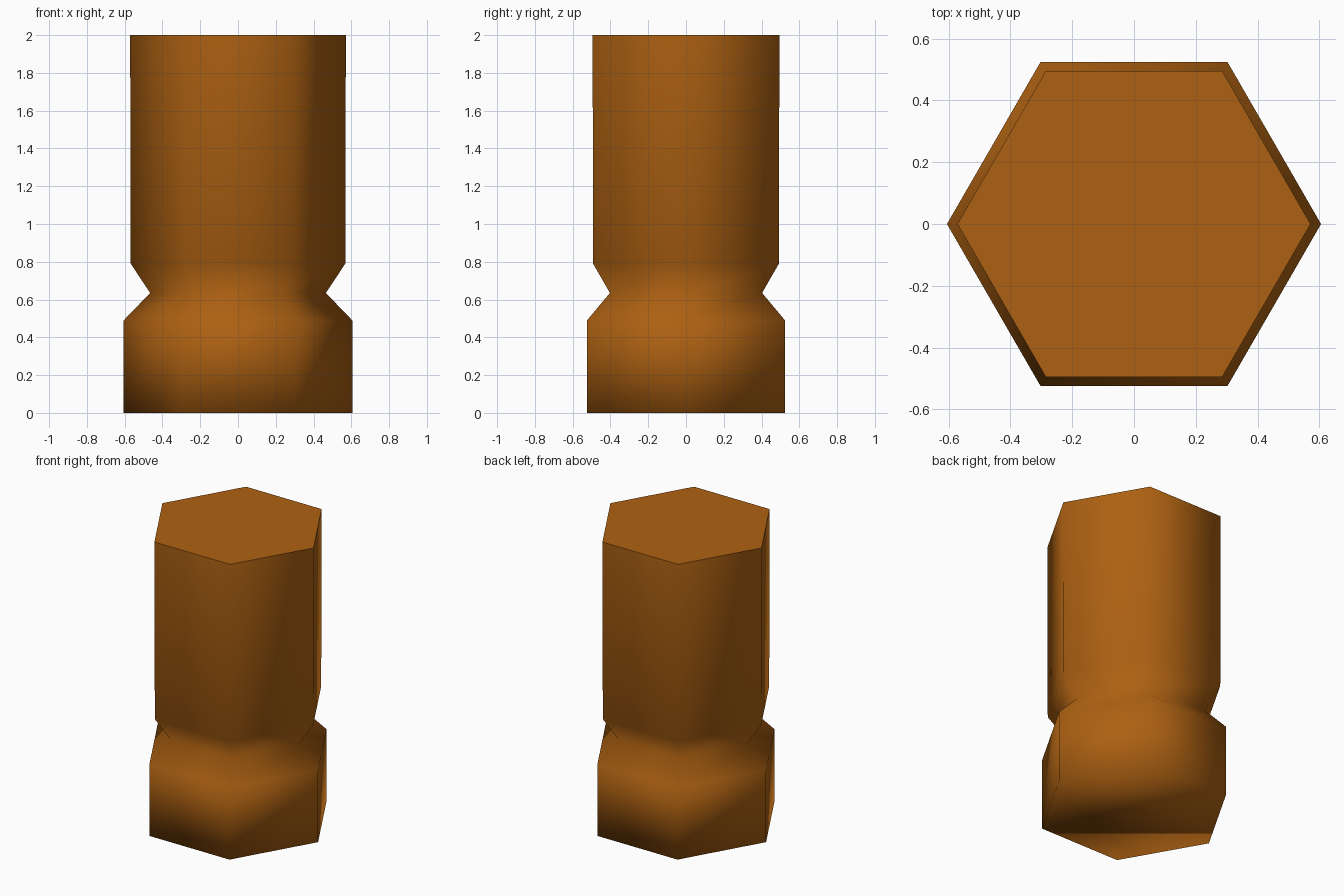
import bpy
import bmesh
from math import cos, sin, pi

cube = bpy.data.objects.get("Cube")
if cube:
    bpy.data.objects.remove(cube, do_unlink=True)

SIDES = 6

# Warm brown for the whole body
brown = bpy.data.materials.new("warm_brown")
brown.use_nodes = True
brown.diffuse_color = (0.42, 0.12, 0.006, 1)
for node in brown.node_tree.nodes:
    if node.type == "BSDF_PRINCIPLED":
        node.inputs["Base Color"].default_value = brown.diffuse_color

# Radius and height: foot, shoulder, pinched neck, upper shaft
profile = [(0.605, 0.0), (0.605, 0.49), (0.465, 0.635), (0.568, 0.79), (0.571, 2.0)]

bm = bmesh.new()
rings = []
for radius, height in profile:
    rings.append([bm.verts.new((radius * cos(2 * pi * i / SIDES),
                                radius * sin(2 * pi * i / SIDES), height))
                  for i in range(SIDES)])

# Side walls between neighbouring rings
for lower, upper in zip(rings, rings[1:]):
    for i in range(SIDES):
        j = (i + 1) % SIDES
        bm.faces.new((lower[i], lower[j], upper[j], upper[i]))

# Base blends softly into the walls, the top keeps a crisp rim
base = bm.faces.new(rings[0][::-1])
top = bm.faces.new(rings[-1])
for face in bm.faces:
    face.smooth = True
for edge in top.edges:
    edge.smooth = False

mesh = bpy.data.meshes.new("hexagonal_post")
bm.to_mesh(mesh)
bm.free()
mesh.materials.append(brown)
post = bpy.data.objects.new("hexagonal_post", mesh)
bpy.context.collection.objects.link(post)
